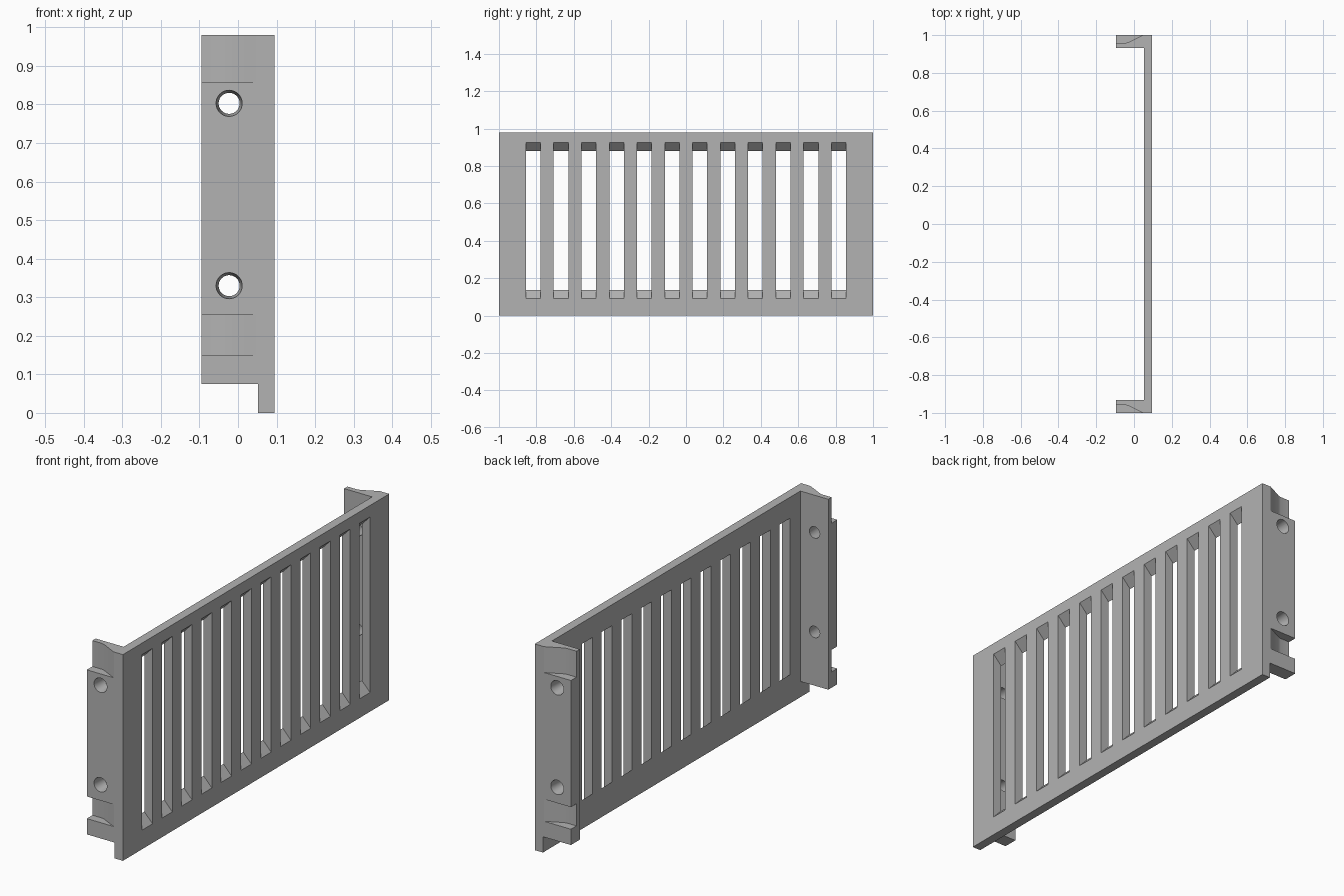
import bpy, bmesh, math
from mathutils import Matrix, Vector

cube = bpy.data.objects.get("Cube")
if cube:
    bpy.data.objects.remove(cube, do_unlink=True)

grey = bpy.data.materials.new("light grey")
grey.use_nodes = True
grey.diffuse_color = (0.45, 0.45, 0.45, 1)
grey.node_tree.nodes["Principled BSDF"].inputs["Base Color"].default_value = grey.diffuse_color

BACK, INNER, FRONT = -0.095, 0.052, 0.095   # x of flange edge, panel rear, panel face
FLANGE = 0.933                              # y of the flange's inner face
HEIGHT = 0.98


def prism(bm, points, offset):
    """Extrude a closed 3D outline along an offset."""
    face = bm.faces.new([bm.verts.new(p) for p in points])
    out = bmesh.ops.extrude_face_region(bm, geom=[face])
    verts = [v for v in out["geom"] if isinstance(v, bmesh.types.BMVert)]
    bmesh.ops.translate(bm, verts=verts, vec=Vector(offset))


def upright(bm, outline, z0, z1):
    prism(bm, [(x, y, z0) for x, y in outline], (0, 0, z1 - z0))


def finish(bm, name):
    bmesh.ops.recalc_face_normals(bm, faces=bm.faces[:])
    mesh = bpy.data.meshes.new(name)
    bm.to_mesh(mesh)
    bm.free()
    mesh.materials.append(grey)
    obj = bpy.data.objects.new(name, mesh)
    bpy.context.collection.objects.link(obj)
    return obj


# Panel with a flange at each end, as one U-shaped section
bm = bmesh.new()
upright(bm, [(FRONT, -1), (FRONT, 1), (BACK, 1), (BACK, FLANGE),
             (INNER, FLANGE), (INNER, -FLANGE), (BACK, -FLANGE), (BACK, -1)], 0, HEIGHT)
panel = finish(bm, "vent_panel")

# Cutters
bm = bmesh.new()

# Vent slots, flaring towards the panel face at top and bottom
slot = [(INNER, 0.137), (FRONT, 0.091), (FRONT + 0.05, 0.091),
        (FRONT + 0.05, 0.925), (FRONT, 0.925), (INNER, 0.88),
        (INNER - 0.05, 0.88), (INNER - 0.05, 0.137)]
for i in range(12):
    y = (i - 5.5) * 0.1485
    prism(bm, [(x, y - 0.039, z) for x, z in slot], (0, 0.078, 0))

# Ramped recesses, tapered screw holes and trimmed foot of each flange
ramp = [(-0.2, 0.958), (-0.045, 0.958), (-0.03, 0.962), (0.03, 0.992),
        (0.047, 1), (0.047, 1.1), (-0.2, 1.1)]
for s in (-1, 1):
    outline = [(x, s * y) for x, y in ramp]
    upright(bm, outline, 0.857, 1.1)
    upright(bm, outline, 0.15, 0.255)
    upright(bm, [(-0.2, s * 0.85), (INNER, s * 0.85), (INNER, s * 1.1), (-0.2, s * 1.1)],
            -0.1, 0.075)
    for z in (0.33, 0.803):
        bmesh.ops.create_cone(
            bm, cap_ends=True, segments=32, radius1=0.026, radius2=0.035, depth=0.09,
            matrix=Matrix.Translation((-0.023, s * 0.965, z))
            @ Matrix.Rotation(-s * math.pi / 2, 4, "X"))
cutter = finish(bm, "opening_cutter")
cutter.hide_render = True

# Cut the openings
cut = panel.modifiers.new("openings", "BOOLEAN")
cut.operation = "DIFFERENCE"
cut.solver = "EXACT"
cut.object = cutter
bpy.ops.object.select_all(action="DESELECT")
panel.select_set(True)
bpy.context.view_layer.objects.active = panel
bpy.ops.object.modifier_apply(modifier=cut.name)
bpy.data.objects.remove(cutter, do_unlink=True)
bpy.ops.object.shade_smooth_by_angle(angle=math.radians(20))
